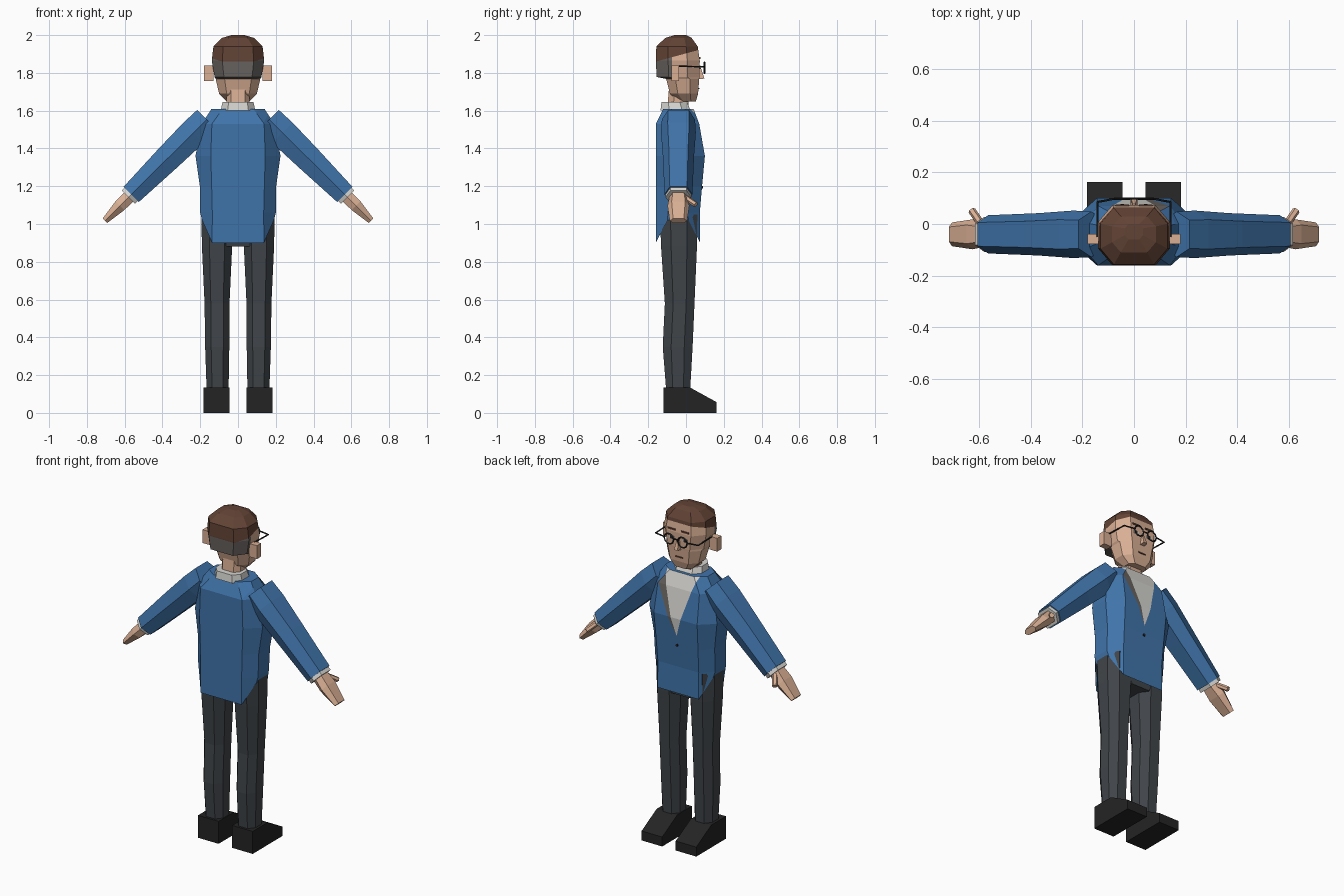
import bpy, bmesh, math
from mathutils import Vector

if "Cube" in bpy.data.objects:
    bpy.data.objects.remove(bpy.data.objects["Cube"])


def material(name, rgb):
    m = bpy.data.materials.new(name)
    lin = [((c / 255 + 0.055) / 1.055) ** 2.4 for c in rgb]
    m.diffuse_color = (*lin, 1)
    m.use_nodes = True
    m.node_tree.nodes["Principled BSDF"].inputs["Base Color"].default_value = m.diffuse_color
    return m


BLUE = material("jacket blue", (64, 116, 170))
WHITE = material("shirt white", (215, 214, 210))
GREY = material("warm grey", (105, 100, 97))
BROWN = material("hair brown", (98, 67, 53))
SKIN = material("skin", (217, 175, 148))
CLOTH = material("trouser charcoal", (64, 69, 73))
BLACK = material("black", (36, 36, 37))


def finish(name, bm, *mats):
    bmesh.ops.recalc_face_normals(bm, faces=bm.faces)
    me = bpy.data.meshes.new(name)
    bm.to_mesh(me)
    bm.free()
    ob = bpy.data.objects.new(name, me)
    bpy.context.collection.objects.link(ob)
    for m in mats:
        me.materials.append(m)
    return ob


def loft_mesh(rings, caps=(True, True)):
    bm = bmesh.new()
    rows = [[bm.verts.new(p) for p in r] for r in rings]
    n = len(rows[0])
    for a, b in zip(rows, rows[1:]):
        for i in range(n):
            bm.faces.new((a[i], a[(i + 1) % n], b[(i + 1) % n], b[i]))
    if caps[0]:
        bm.faces.new(rows[0][::-1])
    if caps[1]:
        bm.faces.new(rows[-1])
    bmesh.ops.recalc_face_normals(bm, faces=bm.faces)
    return bm


def loft(name, rings, mat):
    return finish(name, loft_mesh(rings), mat)


def octagon(z, hx, yb, yf, fx=0.6, cut=0.28, cx=0.0, z_side=None):
    """Eight-sided ring: half width hx, flat front/back of half width hx*fx."""
    d, zs = (yf - yb) * cut, z if z_side is None else z_side
    half = [(hx * fx, yb, z), (hx, yb + d, zs), (hx, yf - d, zs), (hx * fx, yf, z)]
    pts = half + [(-x, y, q) for x, y, q in reversed(half)]
    return [(x + cx, y, q) for x, y, q in pts]


def box(name, lo, hi, mat):
    (a, b, c), (d, e, f) = lo, hi
    return loft(name, [[(a, b, z), (d, b, z), (d, e, z), (a, e, z)] for z in (c, f)], mat)


def cut(bm, co, no):
    bmesh.ops.bisect_plane(bm, geom=bm.verts[:] + bm.edges[:] + bm.faces[:],
                           plane_co=co, plane_no=no, dist=1e-5)


def bar(name, a, b, r, mat, n=6):
    a, b = Vector(a), Vector(b)
    q = (b - a).to_track_quat('Z', 'Y')
    ring = [q @ Vector((r * math.cos(t), r * math.sin(t), 0))
            for t in (math.tau * i / n for i in range(n))]
    return loft(name, [[p + v for v in ring] for p in (a, b)], mat)


# Jacket with the shirt opening cut into its front
bm = loft_mesh([
    octagon(0.90, 0.190, -0.16, 0.075, 0.72, 0.26, z_side=1.02),
    octagon(1.06, 0.200, -0.16, 0.073, 0.68),
    octagon(1.20, 0.202, -0.16, 0.085, 0.69),
    octagon(1.36, 0.225, -0.16, 0.100, 0.64),
    octagon(1.53, 0.192, -0.16, 0.070, 0.72),
    octagon(1.61, 0.140, -0.12, 0.040, 0.58)], caps=(False, True))
TIP, VW, LW = 1.25, 0.30, 0.48          # opening tip height and edge slopes
for k in (VW, -VW, LW):
    cut(bm, (0, 0, TIP), (1, 0, -k))
bm.normal_update()
for f in bm.faces:
    c = f.calc_center_median()
    rise = c.z - TIP
    if f.normal.y > 0.25 and rise > 0:
        if abs(c.x) < rise * VW:
            f.material_index = 1
        elif 0 < c.x < rise * LW and c.z < 1.55:
            f.material_index = 2
finish("jacket", bm, BLUE, WHITE, GREY)
bar("jacket_button", (0, 0.083, 1.195), (0, 0.09, 1.195), 0.008, BLACK)

# Collar and neck
loft("collar", [octagon(1.60, 0.092, -0.135, 0.025), octagon(1.645, 0.082, -0.13, 0.005)], WHITE)
loft("neck", [octagon(1.60, 0.062, -0.10, 0.01), octagon(1.72, 0.062, -0.09, 0.02)], SKIN)

# Head: skin, brown hair above a sloping line, grey hair at the back below it
bm = loft_mesh([
    octagon(1.648, 0.060, -0.040, 0.052),
    octagon(1.690, 0.100, -0.085, 0.064),
    octagon(1.768, 0.118, -0.105, 0.070),
    octagon(1.778, 0.124, -0.155, 0.071),
    octagon(1.865, 0.139, -0.160, 0.073),
    octagon(1.940, 0.130, -0.157, 0.062),
    octagon(1.985, 0.085, -0.110, 0.030),
    octagon(2.000, 0.035, -0.060, 0.000)])
cut(bm, (0, -0.16, 1.86), (0, -0.27, 1))
cut(bm, (0, -0.075, 1.8), (0, 1, 0))
for f in bm.faces:
    c = f.calc_center_median()
    if c.z > 1.86 + 0.27 * (c.y + 0.16):
        f.material_index = 1
    elif c.z > 1.769 and c.y < -0.075:
        f.material_index = 2
finish("head", bm, SKIN, BROWN, GREY)

# Nose and mouth
loft("nose", [[(-0.016, 0.06, 1.765), (0.016, 0.06, 1.765), (0.012, 0.098, 1.77), (-0.012, 0.098, 1.77)],
              [(-0.009, 0.06, 1.83), (0.009, 0.06, 1.83), (0.005, 0.077, 1.83), (-0.005, 0.077, 1.83)]], SKIN)
box("mouth", (-0.025, 0.062, 1.714), (0.025, 0.0705, 1.721), BROWN)
bar("glasses_bridge", (-0.016, 0.098, 1.835), (0.016, 0.098, 1.835), 0.004, BLACK)

# Trouser seat
loft("trouser_seat", [octagon(0.88, 0.10, -0.12, 0.055), octagon(0.96, 0.165, -0.14, 0.06),
                      octagon(1.10, 0.185, -0.14, 0.06)], CLOTH)

AXIS_UP = Vector((0.707, 0, 0.707))


def sleeve_ring(s, x, z, r, w, y=-0.04):
    """Six-sided ring square to the sloping arm."""
    out = []
    for a, b in ((r, 0.62), (0, 1), (-r, 0.62), (-r, -0.62), (0, -1), (r, -0.62)):
        p = Vector((x, y + b * w, z)) + AXIS_UP * a
        out.append((p.x * s, p.y, p.z))
    return out


for s, side in ((1, "right"), (-1, "left")):
    # Face details
    eye = 0.045 * s
    box(side + "_ear", (0.155 * s - 0.026, -0.078, 1.758), (0.155 * s + 0.026, -0.038, 1.838), SKIN)
    box(side + "_eye", (eye - 0.016, 0.068, 1.822), (eye + 0.016, 0.0755, 1.838), WHITE)
    box(side + "_pupil", (eye - 0.007, 0.069, 1.821), (eye + 0.007, 0.077, 1.839), BLACK)
    box(side + "_brow", (eye - 0.026, 0.067, 1.874), (eye + 0.026, 0.076, 1.883), BROWN)

    # Glasses
    bpy.ops.mesh.primitive_torus_add(major_segments=10, minor_segments=4, major_radius=0.031,
                                     minor_radius=0.005, location=(eye, 0.098, 1.828),
                                     rotation=(math.pi / 2, 0, 0))
    rim = bpy.context.object
    rim.name = side + "_glasses_rim"
    rim.data.materials.append(BLACK)
    bar(side + "_glasses_hinge", (0.075 * s, 0.098, 1.832), (0.142 * s, 0.085, 1.832), 0.004, BLACK)
    bar(side + "_glasses_temple", (0.142 * s, 0.088, 1.832), (0.142 * s, -0.05, 1.836), 0.004, BLACK)

    # Sleeve, cuff, hand and thumb
    loft(side + "_sleeve", [sleeve_ring(s, 0.165, 1.553, 0.072, 0.088),
                            sleeve_ring(s, 0.235, 1.483, 0.076, 0.092),
                            sleeve_ring(s, 0.370, 1.350, 0.070, 0.082),
                            sleeve_ring(s, 0.565, 1.157, 0.057, 0.074)], BLUE)
    loft(side + "_cuff", [sleeve_ring(s, 0.555, 1.167, 0.050, 0.068),
                          sleeve_ring(s, 0.580, 1.142, 0.050, 0.068)], WHITE)
    loft(side + "_hand", [sleeve_ring(s, 0.570, 1.152, 0.034, 0.046),
                          sleeve_ring(s, 0.625, 1.097, 0.033, 0.058),
                          sleeve_ring(s, 0.705, 1.017, 0.017, 0.046)], SKIN)
    bar(side + "_thumb", (0.585 * s, -0.01, 1.145), (0.628 * s, 0.052, 1.102), 0.015, SKIN)

    # Trouser leg
    legs = ((0.12, 0.108, 0.058, -0.105, 0.022), (0.35, 0.110, 0.064, -0.123, 0.035),
            (0.58, 0.111, 0.066, -0.112, 0.045), (0.88, 0.111, 0.080, -0.132, 0.058),
            (1.05, 0.110, 0.084, -0.138, 0.060))
    loft(side + "_trouser_leg", [octagon(z, hx, yb, yf, 0.5, cx=cx * s)
                                 for z, cx, hx, yb, yf in legs], CLOTH)

    # Shoe, a side profile pushed across
    prof = ((-0.12, 0), (0.162, 0), (0.162, 0.057), (0.02, 0.135), (-0.12, 0.135))
    loft(side + "_shoe", [[(x * s, y, z) for y, z in prof] for x in (0.045, 0.182)], BLACK)
